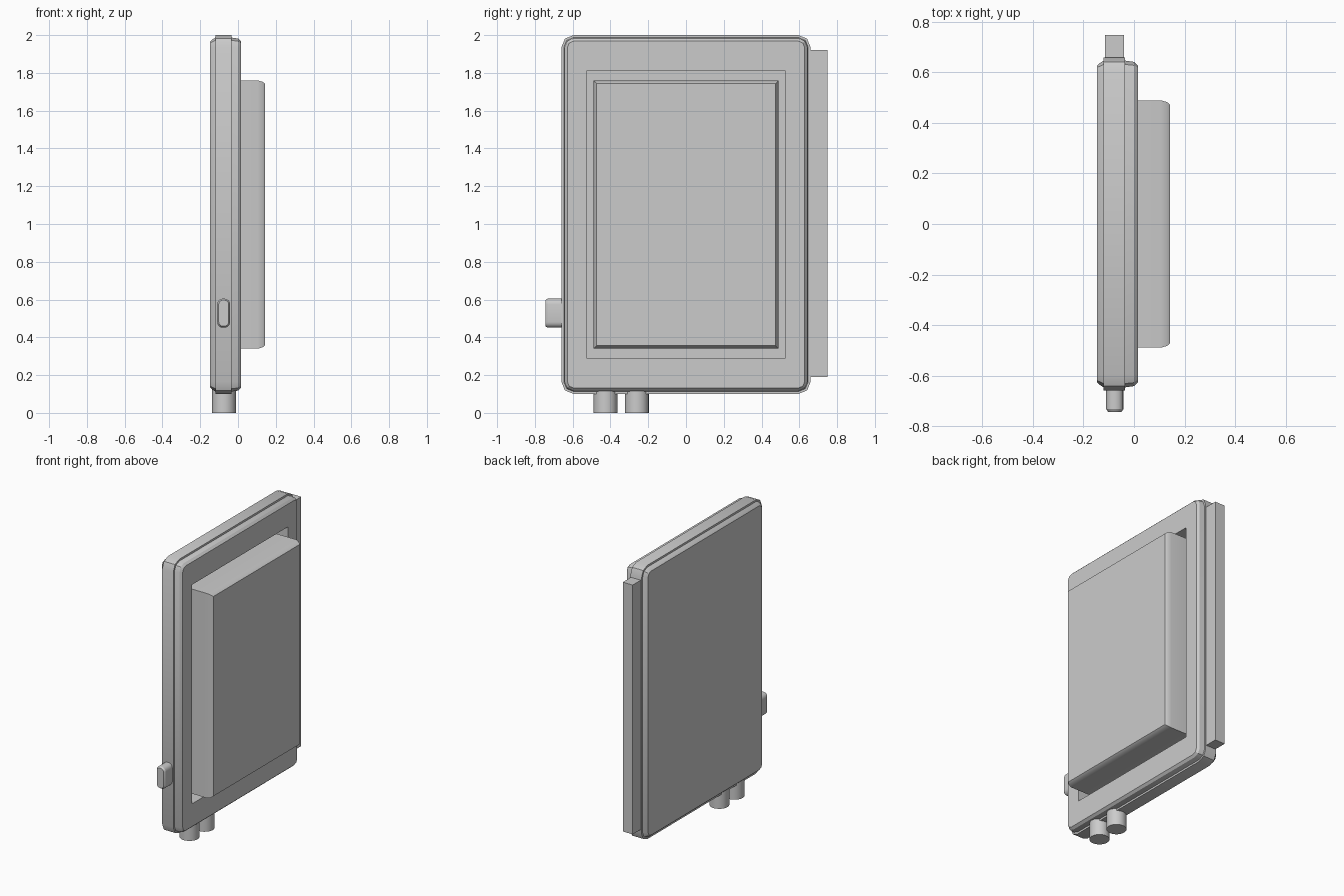
import bpy, bmesh, math
from mathutils import Matrix, Vector

if "Cube" in bpy.data.objects:
    bpy.data.objects.remove(bpy.data.objects["Cube"])


def rounded_ring(x, hy, hz, r, segs):
    """Rounded rectangle in the local YZ plane at depth x."""
    pts = []
    for i, (sy, sz) in enumerate([(1, 1), (-1, 1), (-1, -1), (1, -1)]):
        for k in range(segs + 1):
            a = math.pi / 2 * (i + k / segs)
            pts.append(Vector((x, sy * (hy - r) + r * math.cos(a),
                               sz * (hz - r) + r * math.sin(a))))
    return pts


def finish(name, bm, angle=30):
    bmesh.ops.remove_doubles(bm, verts=bm.verts, dist=1e-5)
    bmesh.ops.recalc_face_normals(bm, faces=bm.faces)
    me = bpy.data.meshes.new(name)
    bm.to_mesh(me)
    bm.free()
    ob = bpy.data.objects.new(name, me)
    bpy.context.collection.objects.link(ob)
    bpy.ops.object.select_all(action='DESELECT')
    ob.select_set(True)
    bpy.context.view_layer.objects.active = ob
    bpy.ops.object.shade_smooth_by_angle(angle=math.radians(angle))
    return ob


def loft(name, rings, matrix, segs=2):
    """Skin a list of (x, half_y, half_z, corner radius) sections, capped."""
    bm = bmesh.new()
    loops = [[bm.verts.new(matrix @ p) for p in rounded_ring(*r, segs)] for r in rings]
    n = len(loops[0])
    for a, b in zip(loops, loops[1:]):
        for i in range(n):
            j = (i + 1) % n
            bm.faces.new((a[i], a[j], b[j], b[i]))
    bm.faces.new(loops[0])
    bm.faces.new(loops[-1])
    return finish(name, bm)


HY, HZ, MID = 0.66, 0.95, 1.05
centre = Matrix.Translation((0, 0, MID))

# Cabinet shell: raised middle band, chamfered front and back, recessed door opening
profile = [(-0.147, 0.034), (-0.140, 0.026), (-0.120, 0.013), (-0.120, 0.0),
           (-0.035, 0.0), (-0.035, 0.013), (0.0, 0.018), (0.015, 0.032)]
rings = [(x, HY - d, HZ - d, 0.065 - d) for x, d in profile]
rings += [(0.015, 0.527, 0.76, 0), (-0.085, 0.527, 0.76, 0)]
loft("cabinet_shell", rings, centre)

# Raised front panel with softened front edge
panel = [(-0.085, 0), (0.105, 0), (0.130, 0.007), (0.143, 0.017)]
loft("front_panel", [(x, 0.49 - d, 0.71 - d, 0) for x, d in panel], centre)

# Side latch, lofted outwards towards -y
latch = [(0.64, 0.0), (0.733, 0.0), (0.745, 0.008)]
loft("side_latch", [(x, 0.034 - d, 0.077 - d, 0.03 - d) for x, d in latch],
     Matrix.Translation((-0.076, 0, 0.528)) @ Matrix.Rotation(-math.pi / 2, 4, 'Z'), segs=4)

# Hinge strip along the opposite side
bm = bmesh.new()
bmesh.ops.create_cube(bm, size=1, matrix=Matrix.Translation((-0.077, 0.703, 1.055))
                      @ Matrix.Diagonal((0.076, 0.092, 1.73, 1)))
finish("hinge_strip", bm)

# Cable glands under the cabinet
for i, y in enumerate((-0.426, -0.26)):
    bm = bmesh.new()
    bmesh.ops.create_cone(bm, cap_ends=True, segments=24, radius1=0.063, radius2=0.063,
                          depth=0.125, matrix=Matrix.Translation((-0.074, y, 0.0625)))
    finish(f"cable_gland_{i + 1}", bm)
